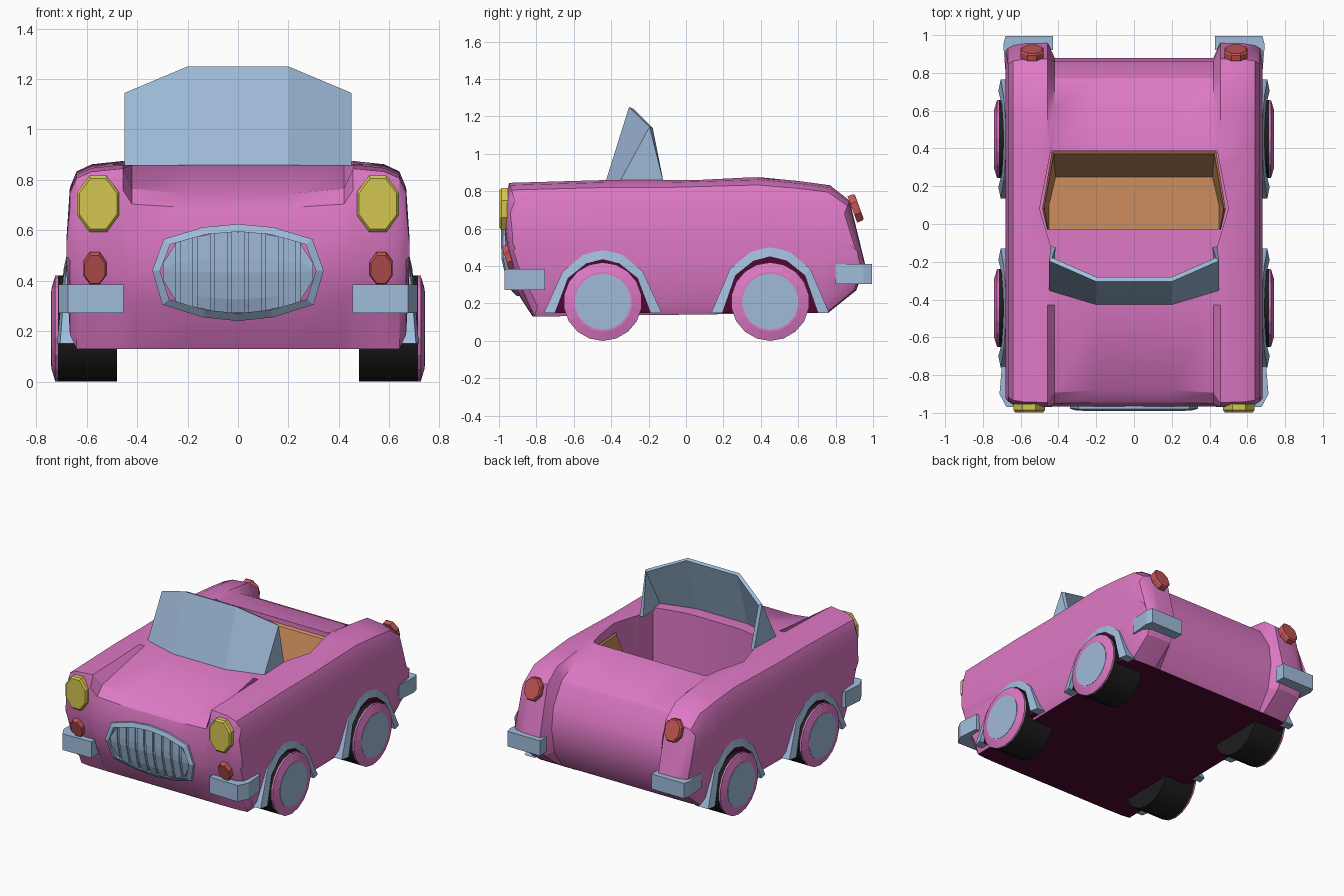
import bpy, bmesh, math
from mathutils import Vector, Matrix

if "Cube" in bpy.data.objects:
    bpy.data.objects.remove(bpy.data.objects["Cube"])


def material(name, r, g, b):
    m = bpy.data.materials.new(name)
    m.diffuse_color = (r, g, b, 1)
    m.use_nodes = True
    m.node_tree.nodes["Principled BSDF"].inputs["Base Color"].default_value = m.diffuse_color
    return m


PINK = material("pink_paint", .73, .19, .56)
BLUE = material("pale_blue_trim", .35, .50, .70)
YELLOW = material("yellow_lamp", .66, .57, .08)
RED = material("red_lamp", .56, .09, .09)
TAN = material("tan_upholstery", .61, .27, .11)
BLACK = material("black_rubber", .012, .012, .012)
MAROON = material("dark_maroon_underside", .08, .002, .03)


def loft(name, rings, mat, mirror=False, loop=False):
    """Skin closed rings of points; cap the ends unless the rings loop round."""
    bm = bmesh.new()
    for s in ((1, -1) if mirror else (1,)):
        vs = [[bm.verts.new((p[0] * s, p[1], p[2])) for p in r] for r in rings]
        pairs = list(zip(vs, vs[1:])) + ([(vs[-1], vs[0])] if loop else [])
        for a, b in pairs:
            for i in range(len(a)):
                j = (i + 1) % len(a)
                bm.faces.new((a[i], a[j], b[j], b[i]))
        if not loop:
            bm.faces.new(vs[0])
            bm.faces.new(vs[-1])
    bmesh.ops.recalc_face_normals(bm, faces=bm.faces[:])
    me = bpy.data.meshes.new(name)
    bm.to_mesh(me)
    bm.free()
    me.materials.append(mat)
    ob = bpy.data.objects.new(name, me)
    bpy.context.collection.objects.link(ob)
    return ob


def activate(ob):
    bpy.ops.object.select_all(action='DESELECT')
    ob.select_set(True)
    bpy.context.view_layer.objects.active = ob


def smooth(ob, deg=30):
    activate(ob)
    bpy.ops.object.shade_smooth_by_angle(angle=math.radians(deg))


# Body: side profiles (y, z) of the middle and of the fenders, lofted across x
MID = [(-.82, .13), (-.93, .3), (-.965, .45), (-.965, .62), (-.945, .69),
       (-.88, .745), (-.43, .86), (-.1, .86), (.39, .86), (.62, .825),
       (.77, .745), (.86, .6), (.88, .45), (.85, .28), (.76, .15)]
FEN = [(-.82, .13), (-.915, .35), (-.955, .48), (-.97, .62), (-.97, .76),
       (-.945, .845), (-.43, .86), (-.1, .86), (.39, .875), (.6, .855),
       (.77, .832), (.875, .75), (.96, .4), (.91, .27), (.76, .15)]


def section(x, blend, top, bottom, ys):
    pts = []
    for i, (m, f) in enumerate(zip(MID, FEN)):
        t = .2 if blend == .2 and i < 8 else (1 if blend == 1 else 0)
        y, z = m[0] + (f[0] - m[0]) * t, m[1] + (f[1] - m[1]) * t
        z = .5 + (z - .5) * (top if z > .5 else bottom)
        pts.append((x, y * ys, z))
    return pts


stations = [(.2, 0, 1, 1, 1), (.42, .2, 1, 1, 1), (.457, 1, 1, 1, 1),
            (.58, 1, .965, 1, .997), (.64, 1, .89, 1, .987),
            (.667, 1, .72, .85, .968), (.68, 1, .2, .2, .955)]
rings = [section(-s[0], *s[1:]) for s in reversed(stations)]
rings += [section(*s) for s in stations]
body = loft("body", rings, PINK)

# Cockpit opening
half = [(.44, .39), (.50, .08), (.44, -.12), (.435, -.26), (.2, -.31)]
plan = half + [(-x, y) for x, y in reversed(half)]
cutter = loft("cockpit_cutter", [[(x, y, z) for x, y in plan] for z in (.3, 1.1)], PINK)
cutter.hide_render = True
cut = body.modifiers.new("cockpit", 'BOOLEAN')
cut.object, cut.operation, cut.solver = cutter, 'DIFFERENCE', 'EXACT'
activate(body)
bpy.ops.object.modifier_apply(modifier="cockpit")
bpy.data.objects.remove(cutter)
body.data.materials.clear()
body.data.materials.append(PINK)
body.data.materials.append(MAROON)
for p in body.data.polygons:
    p.material_index = 1 if p.normal.z < -.9 and p.center.z < .25 else 0
smooth(body)

# Seat: hollow tub with sloping arms
def u_ring(points):
    return points + [(-x, y, z) for x, y, z in reversed(points)]


loft("seat", [u_ring([(.46, -.03, .305), (.485, .08, .305), (.435, .385, .305)]),
              u_ring([(.46, -.03, .52), (.485, .08, .80), (.435, .385, .83)]),
              u_ring([(.455, -.03, .51), (.475, .085, .79), (.425, .37, .82)]),
              u_ring([(.45, -.03, .45), (.45, .10, .45), (.415, .25, .45)])], TAN)

# Windscreen: wrap-around faceted panel
bm = bmesh.new()
V = {}
for s in (1, -1):
    V[s] = [bm.verts.new((x * s, y, z)) for x, y, z in
            [(.44, -.12, .85), (.45, -.355, .85), (.2, -.43, .85),
             (.2, -.305, 1.25), (.45, -.195, 1.145)]]
    bm.faces.new((V[s][1], V[s][2], V[s][3], V[s][4]))
    bm.faces.new((V[s][0], V[s][1], V[s][4]))
bm.faces.new((V[1][2], V[-1][2], V[-1][3], V[1][3]))
bmesh.ops.recalc_face_normals(bm, faces=bm.faces[:])
if sum(f.normal.y for f in bm.faces) > 0:
    bmesh.ops.reverse_faces(bm, faces=bm.faces[:])
me = bpy.data.meshes.new("windscreen")
bm.to_mesh(me)
bm.free()
me.materials.append(BLUE)
screen = bpy.data.objects.new("windscreen", me)
bpy.context.collection.objects.link(screen)
sol = screen.modifiers.new("thickness", 'SOLIDIFY')
sol.thickness, sol.offset = .025, -1


# Wheels, arches and dark wheel wells
def circle(x, y, r, n=18):
    return [(x, y + r * math.sin(2 * math.pi * i / n), .21 + r * math.cos(2 * math.pi * i / n))
            for i in range(n)]


def arch_line(pts):
    return [(-a, z) for a, z in pts] + [(a, z) for a, z in reversed(pts[:-1])]


OUT = arch_line([(.315, .15), (.215, .37), (.105, .46), (0, .49)])
INN = arch_line([(.255, .15), (.185, .335), (.085, .415), (0, .437)])
for tag, yc, lift in (("front", -.445, 0), ("rear", .45, .015)):
    smooth(loft(tag + "_tires", [circle(.48, yc, .21), circle(.715, yc, .21)], BLACK, True))
    loft(tag + "_wheel_rims", [circle(.714, yc, .21), circle(.725, yc, .21),
                               circle(.74, yc, .16)], PINK, True)
    loft(tag + "_hubcaps", [circle(.73, yc, .15), circle(.742, yc, .15)], BLUE, True)
    arch = []
    for (a, za), (b, zb) in zip(OUT, INN):
        x = .718 - .08 * (za - .15)
        za, zb = za + lift * (za > .2), zb + lift * (zb > .2)
        arch.append([(.63, yc + a, za), (x - .012, yc + a, za),
                     (x, yc + b, zb), (.63, yc + b, zb)])
    loft(tag + "_wheel_arches", arch, BLUE, True)
    loft(tag + "_wheel_wells", [[(x, yc + b, z + lift * (z > .2)) for b, z in INN]
                                for x in (.6, .685)], MAROON, True)


# Lamps: bevelled octagonal discs
def lamp(name, centre, tilt, rx, rz, depth, mat):
    rot = Matrix.Rotation(math.radians(tilt), 3, 'X')
    rings = []
    for d, k in ((-depth, 1), (depth * .5, 1), (depth, .9)):
        ring = []
        for i in range(8):
            a = math.pi / 8 + i * math.pi / 4
            q = Vector((rx * 1.08 * k * math.cos(a), -d, rz * 1.08 * k * math.sin(a)))
            ring.append(Vector(centre) + rot @ q)
        rings.append(ring)
    loft(name, rings, mat, True)


lamp("headlamps", (.555, -.975, .705), 0, .083, .112, .022, YELLOW)
lamp("front_indicators", (.568, -.948, .45), 17, .046, .064, .02, RED)
lamp("tail_lamps", (.54, .908, .71), 180 + 20, .06, .075, .02, RED)


# Bumpers: short bars wrapping each corner
def bumper(name, outer, inner, z0, z1):
    loft(name, [[(*o, z0), (*o, z1), (*i, z1), (*i, z0)] for o, i in zip(outer, inner)],
         BLUE, True)


bumper("front_bumpers", [(.455, -.965), (.675, -.97), (.712, -.9), (.70, -.755)],
       [(.455, -.88), (.63, -.88), (.65, -.86), (.66, -.755)], .272, .385)
bumper("rear_bumpers", [(.43, .995), (.68, .995), (.692, .95), (.68, .80)],
       [(.43, .92), (.62, .92), (.64, .90), (.645, .80)], .305, .41)


# Grille: frame and vertical slats that follow the nose
def nose(z):
    for (y0, z0), (y1, z1) in zip(MID, MID[1:4]):
        if z <= z1:
            return y0 + (y1 - y0) * (z - z0) / (z1 - z0)
    return MID[3][0]


right = [(0, .625), (.14, .612), (.295, .565), (.34, .44), (.30, .305), (.14, .255), (0, .24)]
outline = right + [(-x, z) for x, z in reversed(right[1:-1])]
inner = [(x * .91, .435 + (z - .435) * .84) for x, z in right]
frame = []
for x, z in outline:
    xi, zi = x * .91, .435 + (z - .435) * .84
    frame.append([(x, nose(z) + .03, z), (x, nose(z) - .014, z),
                  (xi, nose(zi) - .024, zi), (xi, nose(zi) + .03, zi)])
loft("grille_frame", frame, BLUE, loop=True)


def edge(x, pts):
    pts = sorted(pts)
    for (x0, z0), (x1, z1) in zip(pts, pts[1:]):
        if abs(x) <= x1:
            return z0 + (z1 - z0) * (abs(x) - x0) / (x1 - x0)
    return pts[-1][1]


def slat(name, x0, x1, off):
    rings = []
    for k in range(7):
        ring = []
        for x, d in ((x0, -off), (x1, -off), (x1, .02), (x0, .02)):
            lo, hi = edge(x, inner[3:]), edge(x, inner[:4])
            z = lo + (hi - lo) * k / 6
            ring.append((x, nose(z) + d, z))
        rings.append(ring)
    loft(name, rings, BLUE)


for i in range(9):
    c = (i - 4) * .068
    slat("grille_slat", c - .026, c + .026, .014)
    if i < 8:
        slat("grille_gap", c + .026, c + .042, .005)
